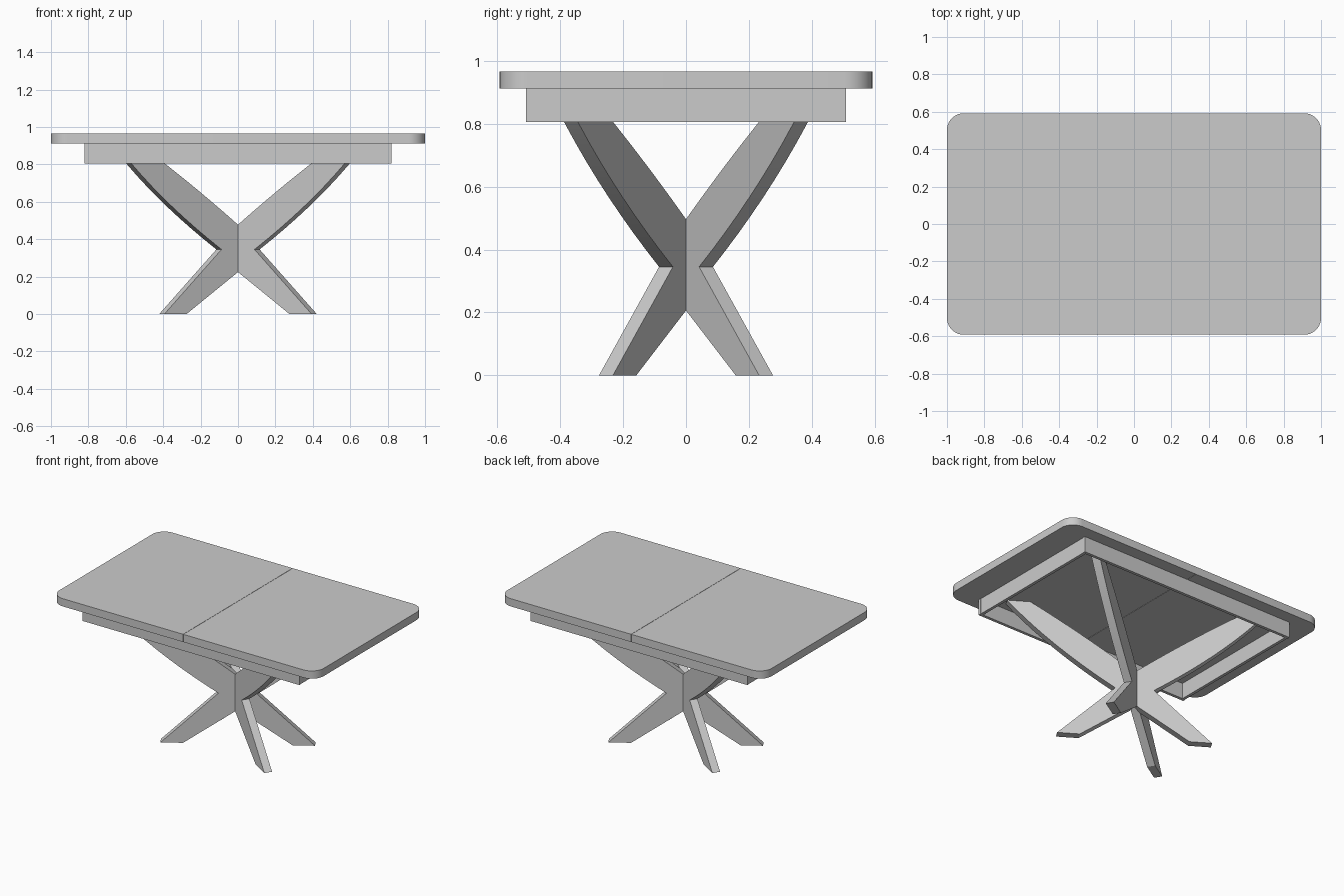
import bpy, bmesh, math
from mathutils import Vector, Matrix

if "Cube" in bpy.data.objects:
    bpy.data.objects.remove(bpy.data.objects["Cube"], do_unlink=True)

grey = bpy.data.materials.new("light_grey")
grey.use_nodes = True
grey.diffuse_color = (0.6, 0.6, 0.6, 1)
grey.node_tree.nodes["Principled BSDF"].inputs["Base Color"].default_value = (0.6, 0.6, 0.6, 1)


def prism(name, outline, depth, matrix=Matrix()):
    """Extrude a flat outline along local z, then place it with a matrix."""
    bm = bmesh.new()
    face = bm.faces.new([bm.verts.new((u, v, 0)) for u, v in outline])
    moved = bmesh.ops.extrude_face_region(bm, geom=[face])["geom"]
    bmesh.ops.translate(bm, vec=(0, 0, depth),
                        verts=[g for g in moved if isinstance(g, bmesh.types.BMVert)])
    bmesh.ops.transform(bm, matrix=matrix, verts=bm.verts)
    bmesh.ops.recalc_face_normals(bm, faces=bm.faces)
    mesh = bpy.data.meshes.new(name)
    bm.to_mesh(mesh)
    bm.free()
    mesh.materials.append(grey)
    obj = bpy.data.objects.new(name, mesh)
    bpy.context.collection.objects.link(obj)
    bpy.ops.object.select_all(action="DESELECT")
    obj.select_set(True)
    bpy.context.view_layer.objects.active = obj
    bpy.ops.object.shade_smooth_by_angle(angle=math.radians(30))
    return obj


def curve(a, b, c, steps=10):
    """Points on a quadratic curve from a to c, pulled towards b."""
    a, b, c = Vector(a), Vector(b), Vector(c)
    return [tuple(a * (1 - t) ** 2 + b * 2 * t * (1 - t) + c * t * t)
            for t in (i / steps for i in range(steps + 1))]


def rail(name, x, y, half_x, half_y):
    outline = [(x - half_x, y - half_y), (x + half_x, y - half_y),
               (x + half_x, y + half_y), (x - half_x, y + half_y)]
    prism(name, outline, RAIL_TOP - RAIL_BOTTOM, Matrix.Translation((0, 0, RAIL_BOTTOM)))


RAIL_BOTTOM, RAIL_TOP, TABLE_TOP = 0.805, 0.912, 0.965
HALF_Y, RADIUS = 0.592, 0.09

# Two tabletop leaves with rounded outer corners, meeting at the middle seam
corner = [(1 - RADIUS + RADIUS * math.cos(a), HALF_Y - RADIUS + RADIUS * math.sin(a))
          for a in (math.pi / 2 * i / 10 for i in range(11))]
leaf = [(0.001, -HALF_Y)] + [(x, -y) for x, y in reversed(corner)] + corner + [(0.001, HALF_Y)]
for side, name in ((1, "left_leaf"), (-1, "right_leaf")):
    prism(name, [(side * x, y) for x, y in leaf], TABLE_TOP - RAIL_TOP,
          Matrix.Translation((0, 0, RAIL_TOP)))

# Thin apron frame under the top
for side, long_name, short_name in ((1, "back_rail", "left_rail"), (-1, "front_rail", "right_rail")):
    rail(long_name, 0, side * 0.498, 0.82, 0.01)
    rail(short_name, side * 0.808, 0, 0.01, 0.488)

# Two crossed X-shaped leg plates with swelling upper arms
half = (curve((0, 0.465), (0.33, 0.715), (0.645, RAIL_TOP))
        + curve((0.79, RAIL_TOP), (0.53, 0.62), (0.12, 0.345))
        + [(0.48, 0), (0.34, 0), (0, 0.235)])
profile = half + [(-r, z) for r, z in reversed(half[1:-1])]
THICK = 0.052
for angle, name in ((32, "leg_cross_a"), (-32, "leg_cross_b")):
    place = (Matrix.Rotation(math.radians(angle), 4, "Z")
             @ Matrix.Translation((0, THICK / 2, 0))
             @ Matrix.Rotation(math.pi / 2, 4, "X"))
    prism(name, profile, THICK, place)
